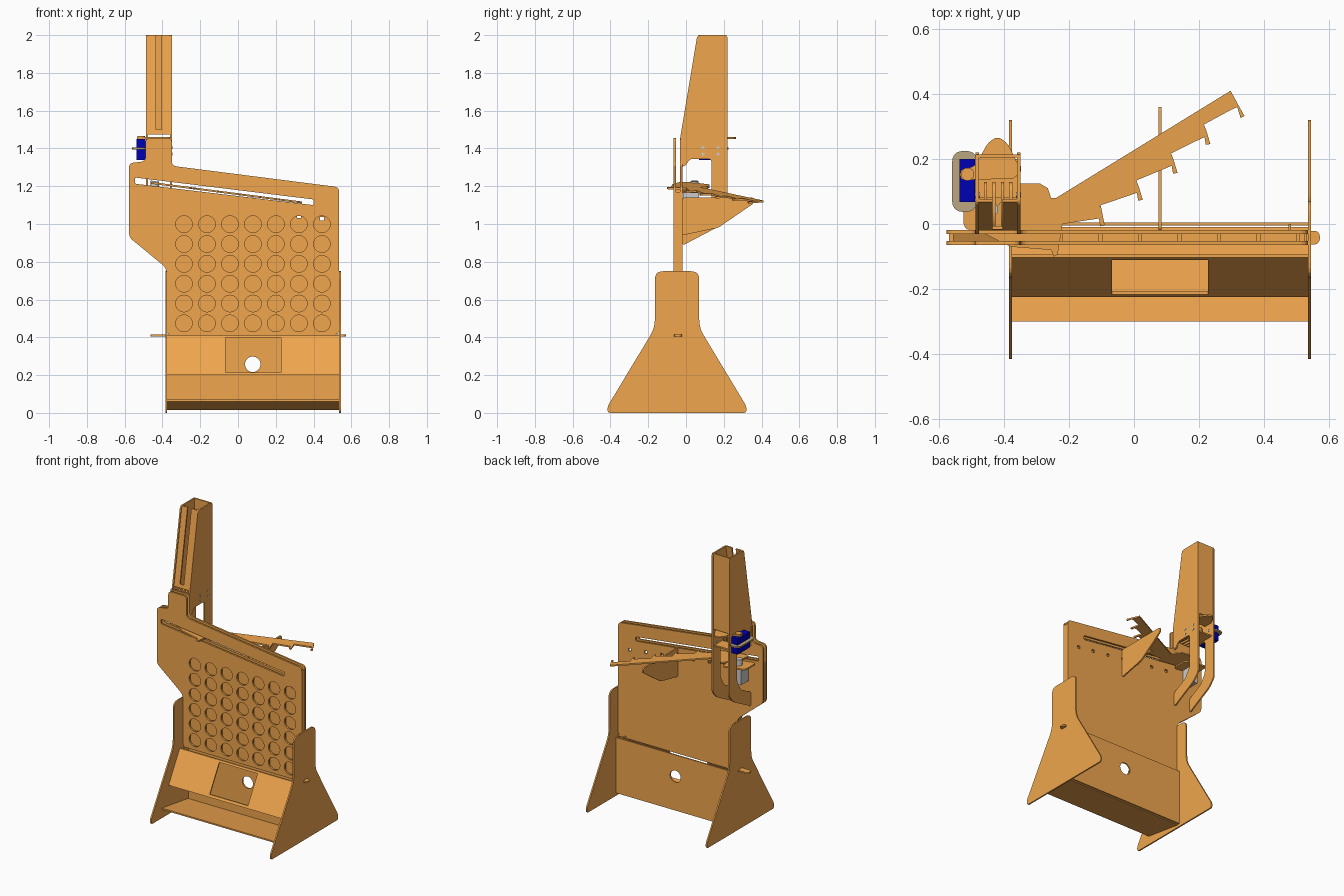
import bpy, bmesh, math
from mathutils import Vector


def material(name, rgb):
    m = bpy.data.materials.new(name)
    m.diffuse_color = (*rgb, 1)
    return m


WOOD = material("wood", (0.87, 0.38, 0.075))
BLUE = material("blue", (0.0, 0.0, 0.45))
TAN = material("tan", (0.5, 0.38, 0.22))


# sheet orientations: (u, v) in the sheet, w across its thickness
def XZ(u, v, w): return (u, w, v)
def YZ(u, v, w): return (w, u, v)
def XY(u, v, w): return (u, v, w)
def SLOPE(u, v, w): return (u, v, 1.158 - 0.13 * u + w)


def rounded(pts, r):
    out = []
    n = len(pts)
    for i in range(n):
        a, p, b = (Vector(pts[(i + k) % n]) for k in (-1, 0, 1))
        d = min(r, 0.48 * (a - p).length, 0.48 * (b - p).length)
        if d < 1e-4:
            out.append(p)
            continue
        s, e = p + (a - p).normalized() * d, p + (b - p).normalized() * d
        for k in range(6):
            t = k / 5
            out.append(s * (1 - t) ** 2 + p * 2 * t * (1 - t) + e * t * t)
    return out


def circle(u, v, r, n=32):
    return [(u + r * math.cos(2 * math.pi * i / n), v + r * math.sin(2 * math.pi * i / n)) for i in range(n)]


def rect(u0, v0, u1, v1):
    return [(u0, v0), (u1, v0), (u1, v1), (u0, v1)]


def sheet(name, pts, lo, hi, place=XZ, r=0.0, holes=(), mat=WOOD):
    """Flat cut sheet with optional holes, from filled 2D curve outlines."""
    cu = bpy.data.curves.new(name, 'CURVE')
    cu.dimensions = '2D'
    cu.fill_mode = 'BOTH'
    cu.extrude = (hi - lo) / 2
    for loop in [rounded(pts, r), *holes]:
        sp = cu.splines.new('POLY')
        sp.points.add(len(loop) - 1)
        for q, p in zip(sp.points, loop):
            q.co = (p[0], p[1], 0, 1)
        sp.use_cyclic_u = True
    tmp = bpy.data.objects.new(name + "_outline", cu)
    bpy.context.collection.objects.link(tmp)
    bpy.context.view_layer.update()
    me = bpy.data.meshes.new_from_object(tmp.evaluated_get(bpy.context.evaluated_depsgraph_get()))
    bpy.data.objects.remove(tmp)
    bm = bmesh.new()
    bm.from_mesh(me)
    bmesh.ops.remove_doubles(bm, verts=bm.verts, dist=1e-5)
    for v in bm.verts:
        v.co = place(v.co.x, v.co.y, v.co.z + (lo + hi) / 2)
    bmesh.ops.recalc_face_normals(bm, faces=bm.faces)
    for f in bm.faces:
        f.smooth = False
    bm.to_mesh(me)
    bm.free()
    me.materials.clear()
    if mat:
        me.materials.append(mat)
    ob = bpy.data.objects.new(name, me)
    bpy.context.collection.objects.link(ob)
    return ob


def box(name, x0, x1, y0, y1, z0, z1, mat=WOOD):
    return sheet(name, rect(x0, y0, x1, y1), z0, z1, XY, mat=mat)


# game board: two sheets, discs drop between them
COLS = [-0.286 + 0.1217 * i for i in range(7)]
ROWS = [0.474 + 0.105 * i for i in range(6)]
board = [(-0.38, 0.415), (0.535, 0.415), (0.535, 1.195), (-0.35, 1.308), (-0.35, 1.455), (-0.49, 1.455),
         (-0.49, 1.332), (-0.577, 1.322), (-0.577, 0.93), (-0.38, 0.768)]
slot = rounded([(-0.545, 1.213), (0.4, 1.1), (0.4, 1.13), (-0.545, 1.246)], 0.008)
sheet("board_front", board, -0.065, -0.053, r=0.025, holes=[slot] + [circle(x, z, 0.044) for x in COLS for z in ROWS])
ports = [rect(x - 0.01, 1.075 - 0.13 * x, x + 0.01, 1.095 - 0.13 * x) for x in COLS]
sheet("board_back", board, -0.031, -0.019, r=0.025, holes=[slot] + ports)
for i in range(8):
    x = min(COLS[0] - 0.061 + 0.1217 * i, 0.525)
    box("column_divider", x - 0.006, x + 0.006, -0.053, -0.031, 0.42, 1.07 - 0.13 * x)
sheet("board_edge_left", [(-0.57, 0.94), (-0.37, 0.775), (-0.35, 0.775), (-0.35, 0.80), (-0.555, 0.96),
                          (-0.555, 1.2), (-0.57, 1.2)], -0.053, -0.031)
box("board_edge_right", 0.523, 0.533, -0.053, -0.031, 0.42, 1.17)

# release slider under the board
sheet("release_slider", rect(-0.462, -0.063, 0.572, -0.021), 0.405, 0.415, XY, r=0.02)
box("slider_stop", 0.475, 0.483, -0.03, 0.0, 0.4, 0.42)

# side legs
leg = [(-0.415, 0), (0.32, 0), (0.32, 0.035), (0.07, 0.45), (0.07, 0.75), (-0.165, 0.75), (-0.165, 0.45), (-0.415, 0.035)]
for x in (-0.38, 0.54):
    sheet("leg", leg, x - 0.005, x + 0.005, YZ, r=0.045)

# catch tray: back panel, slanted front panel with window, raised floor
sheet("tray_back", rect(-0.375, 0.02, 0.535, 0.405), -0.005, 0.005, holes=[circle(0.078, 0.257, 0.041)])
sheet("tray_front", rect(-0.375, 0.2, 0.535, 0.41), -0.005, 0.005,
      lambda u, v, w: (u, -0.22 + (v - 0.2) * 0.58 + w, v), holes=[rect(-0.067, 0.215, 0.227, 0.398)])
sheet("tray_floor", rect(-0.375, -0.3, 0.535, -0.01), -0.005, 0.005,
      lambda u, v, w: (u, v, 0.02 - v * 0.15 + w))

# disc tower: two curved side plates, back plate, split sloping front
side = [(0.06, 2), (0.22, 2), (0.22, 1.04), (0.17, 0.985), (-0.02, 0.885), (-0.02, 0.985), (0.09, 1.04),
        (0.135, 1.11), (0.135, 1.345), (0.02, 1.345), (0.0, 1.31), (-0.03, 1.30), (-0.03, 1.46)]
screws = [(y, z) for y in (0.09, 0.17) for z in (1.37, 1.405)]
for x in (-0.482, -0.355):
    sheet("tower_side", side, x - 0.005, x + 0.005, YZ, r=0.02)
    for y, z in screws:
        sheet("tower_screw", circle(y, z, 0.008, 12), x - 0.008, x + 0.008, YZ, mat=None)
sheet("tower_back", rect(-0.487, 1.475, -0.35, 2), 0.204, 0.214)
front = [(-0.48, 1.475), (-0.36, 1.475), (-0.36, 2), (-0.405, 2), (-0.405, 1.5), (-0.435, 1.5), (-0.435, 2), (-0.48, 2)]
sheet("tower_front", front, -0.005, 0.005, lambda u, v, w: (u, -0.018 + (v - 1.46) * 0.167 + w, v))

# curved fingers guiding discs from the tower into the board
for i in range(4):
    x = -0.457 + 0.026 * i
    sheet("chute_finger", [(0.13, 1.35), (0.13, 1.455), (0.03, 1.455), (-0.02, 1.43), (-0.03, 1.36)],
          x - 0.005, x + 0.005, YZ, r=0.04)
box("chute_floor", -0.48, -0.357, 0.08, 0.2, 1.35, 1.36)

# feeder servo, its mount and swinging gate
box("feeder_servo", -0.537, -0.489, 0.068, 0.2, 1.34, 1.45, BLUE)
sheet("feeder_servo_mount", rect(-0.56, 0.037, -0.482, 0.225), 1.395, 1.405, XY, r=0.04, mat=TAN)
sheet("servo_horn", circle(-0.512, 0.153, 0.02), 1.45, 1.466, XY)
sheet("feeder_gate", [(-0.535, 0.135), (-0.36, 0.14), (-0.355, 0.18), (-0.39, 0.25), (-0.42, 0.27), (-0.45, 0.25),
                      (-0.49, 0.175), (-0.535, 0.17)], 1.45, 1.46, XY, r=0.025)

# sloping sorting arm with a stepped row of hooks
tips = [(-0.09, -0.005), (0.027, 0.074), (0.134, 0.157), (0.235, 0.246)]
arm = [(-0.46, -0.03), (-0.38, -0.07), (-0.255, -0.08), (-0.247, -0.1), (-0.235, -0.095), (-0.22, 0.0)]
for x, y in tips:
    arm += [(x - 0.018, y + 0.022), (x - 0.014, y - 0.002), (x, y), (x - 0.012, y + 0.06 if y < 0 else y + 0.04),
            (x - 0.02, y + 0.06)]
arm += [(0.3, 0.352), (0.318, 0.36), (0.328, 0.326), (0.34, 0.332), (0.297, 0.41), (-0.24, 0.08), (-0.255, 0.08),
        (-0.265, 0.11), (-0.29, 0.125), (-0.36, 0.125), (-0.4, 0.08), (-0.45, 0.02)]
sheet("sorting_arm", arm, -0.005, 0.005, SLOPE)

# arm servo, mounting plate and support bracket
box("arm_servo", -0.47, -0.42, -0.015, 0.07, 1.06, 1.18, None)
sheet("arm_servo_mount", rect(-0.525, -0.02, -0.345, 0.1), -0.04, -0.03, SLOPE, r=0.03)
sheet("arm_pivot", circle(-0.44, 0.045, 0.022), -0.03, 0.012, SLOPE, mat=None)
sheet("arm_bracket", [(-0.02, 0.94), (0.17, 0.98), (0.36, 1.11), (0.36, 1.14), (-0.02, 1.14)],
      0.075, 0.085, YZ, r=0.015)
